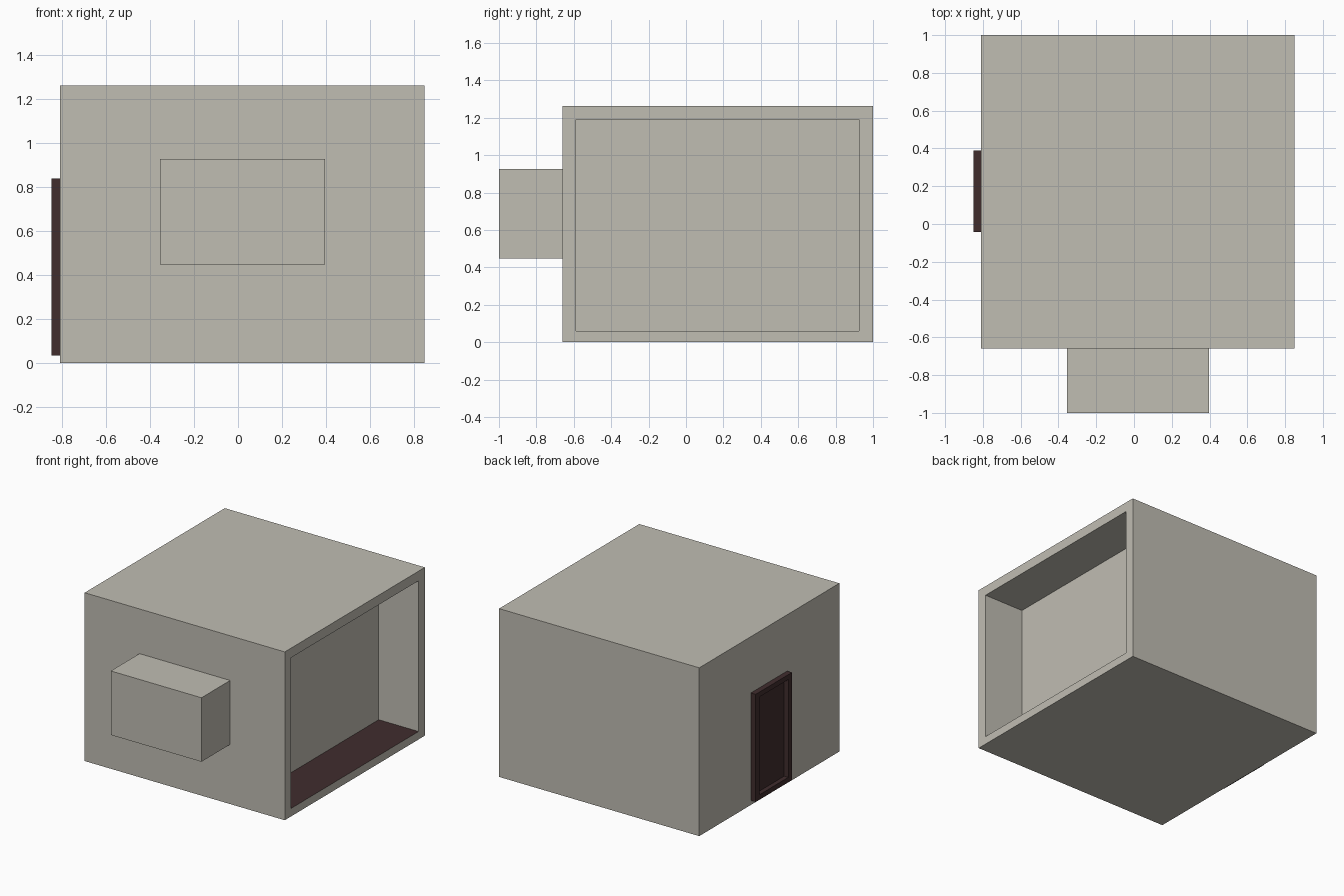
import bpy
import bmesh

cube = bpy.data.objects.get("Cube")
if cube:
    bpy.data.objects.remove(cube, do_unlink=True)


def material(name, rgb):
    mat = bpy.data.materials.new(name)
    mat.use_nodes = True
    mat.diffuse_color = (*rgb, 1)
    mat.node_tree.nodes["Principled BSDF"].inputs["Base Color"].default_value = (*rgb, 1)
    return mat


plaster = material("warm grey plaster", (0.53, 0.51, 0.45))
wood = material("dark brown wood", (0.052, 0.026, 0.027))


def box(name, low, high, mats, recess=None):
    """Box between two corners; recess = (side, y range, z range, bottom x)."""
    bm = bmesh.new()
    bmesh.ops.create_cube(bm, size=1)
    for v in bm.verts:
        v.co = [b if c > 0 else a for a, b, c in zip(low, high, v.co)]
    if recess:
        side, ys, zs, bottom = recess
        face = max(bm.faces, key=lambda f: side * f.calc_center_median().x)
        # Opening outline, then the pocket behind it
        bmesh.ops.inset_individual(bm, faces=[face], thickness=0.02)
        mid = face.calc_center_median()
        for v in face.verts:
            v.co.y = ys[v.co.y > mid.y]
            v.co.z = zs[v.co.z > mid.z]
        pocket = bmesh.ops.extrude_face_region(bm, geom=[face])["geom"]
        for v in pocket:
            if isinstance(v, bmesh.types.BMVert):
                v.co.x = bottom
        if face.is_valid:
            bmesh.ops.delete(bm, geom=[face], context="FACES_ONLY")
    bmesh.ops.recalc_face_normals(bm, faces=bm.faces)
    # The pocket floor takes the second material
    if len(mats) > 1:
        for f in bm.faces:
            f.normal_update()
            z = f.calc_center_median().z
            if f.normal.z > 0.9 and z < 0.5:
                f.material_index = 1
    mesh = bpy.data.meshes.new(name)
    bm.to_mesh(mesh)
    bm.free()
    for m in mats:
        mesh.materials.append(m)
    obj = bpy.data.objects.new(name, mesh)
    bpy.context.collection.objects.link(obj)
    return obj


# Main block with the open niche on its left side
box("building_block", (-0.81, -0.66, 0), (0.85, 1, 1.262), [plaster, wood],
    recess=(1, (-0.587, 0.925), (0.06, 1.19), 0.52))

# Projecting bay on the front
box("front_bay", (-0.355, -1, 0.447), (0.397, -0.66, 0.927), [plaster])

# Framed door on the right side, with a sunken panel
box("door", (-0.85, -0.042, 0.033), (-0.81, 0.388, 0.84), [wood],
    recess=(-1, (0.002, 0.344), (0.07, 0.803), -0.816))
